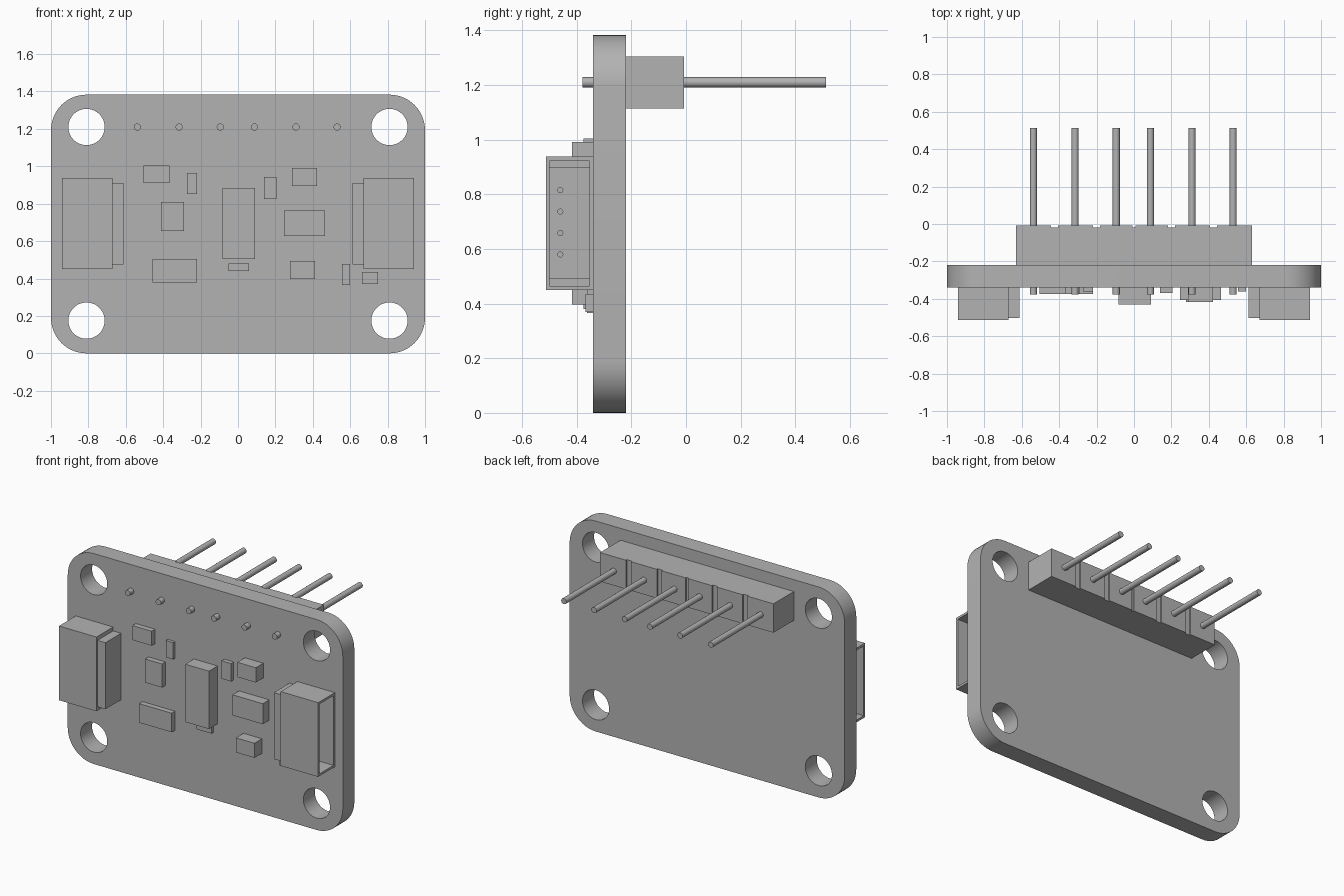
import bpy, bmesh, math
from mathutils import Matrix

cube = bpy.data.objects.get("Cube")
if cube:
    bpy.data.objects.remove(cube, do_unlink=True)

grey = bpy.data.materials.new("plain grey")
grey.use_nodes = True
grey.diffuse_color = (0.45, 0.45, 0.45, 1)
grey.node_tree.nodes["Principled BSDF"].inputs["Base Color"].default_value = (0.45, 0.45, 0.45, 1)

FACE = -0.34    # front surface of the board
BACK = -0.22    # rear surface of the board


def finish(name, bm):
    bmesh.ops.recalc_face_normals(bm, faces=bm.faces)
    mesh = bpy.data.meshes.new(name)
    bm.to_mesh(mesh)
    bm.free()
    mesh.materials.append(grey)
    obj = bpy.data.objects.new(name, mesh)
    bpy.context.collection.objects.link(obj)
    return obj


def box(name, x0, x1, y0, y1, z0, z1):
    bm = bmesh.new()
    bmesh.ops.create_cube(bm, size=1)
    bmesh.ops.scale(bm, vec=(x1 - x0, y1 - y0, z1 - z0), verts=bm.verts)
    bmesh.ops.translate(bm, vec=((x0 + x1) / 2, (y0 + y1) / 2, (z0 + z1) / 2), verts=bm.verts)
    return finish(name, bm)


def rod(name, centre, radius, length, axis, sides=24):
    bm = bmesh.new()
    turn = Matrix.Rotation(math.pi / 2, 4, axis)
    bmesh.ops.create_cone(bm, cap_ends=True, segments=sides, radius1=radius,
                          radius2=radius, depth=length,
                          matrix=Matrix.Translation(centre) @ turn)
    return finish(name, bm)


def prism(name, points, offset):
    bm = bmesh.new()
    face = bm.faces.new([bm.verts.new(p) for p in points])
    new = bmesh.ops.extrude_face_region(bm, geom=[face])["geom"]
    bmesh.ops.translate(bm, vec=offset, verts=[v for v in new if isinstance(v, bmesh.types.BMVert)])
    return finish(name, bm)


def cut(obj, cutter):
    cutter.hide_render = True
    mod = obj.modifiers.new("cut", "BOOLEAN")
    mod.operation = "DIFFERENCE"
    mod.solver = "EXACT"
    mod.object = cutter
    bpy.context.view_layer.objects.active = obj
    bpy.ops.object.modifier_apply(modifier=mod.name)
    bpy.data.objects.remove(cutter, do_unlink=True)


def smooth(obj):
    bpy.ops.object.select_all(action="DESELECT")
    obj.select_set(True)
    bpy.context.view_layer.objects.active = obj
    bpy.ops.object.shade_smooth_by_angle(angle=math.radians(30))


# Board with rounded corners and four mounting holes
HEIGHT, R = 1.383, 0.19
corners = [(1 - R, HEIGHT - R), (R - 1, HEIGHT - R), (R - 1, R), (1 - R, R)]
outline = []
for i, (cx, cz) in enumerate(corners):
    for k in range(13):
        a = math.pi / 2 * (i + k / 12)
        outline.append((cx + R * math.cos(a), FACE, cz + R * math.sin(a)))
board = prism("board", outline, (0, BACK - FACE, 0))
for x in (-0.81, 0.81):
    for z in (0.175, 1.21):
        cut(board, rod("hole_cutter", (x, -0.28, z), 0.097, 0.4, "X", 48))
smooth(board)

# Pin header body with shallow grooves between the pins
rear = -0.008
profile = [(-0.63, BACK), (-0.63, rear)]
for x, w in ((-0.425, 0.018), (-0.2, 0.018), (0, 0.008), (0.2, 0.018), (0.425, 0.018)):
    profile += [(x - w, rear), (x - w, rear - 0.01), (x + w, rear - 0.01), (x + w, rear)]
profile += [(0.63, rear), (0.63, BACK)]
prism("header_body", [(x, y, 1.115) for x, y in profile], (0, 0, 0.19))

# Header pins running through the board
for i, x in enumerate((-0.538, -0.315, -0.095, 0.088, 0.31, 0.53)):
    smooth(rod(f"header_pin_{i + 1}", (x, 0.067, 1.21), 0.019, 0.89, "X"))

# Side sockets, open outwards, each with four contacts
for side, s in (("left", 1), ("right", -1)):
    def span(a, b):
        return sorted((s * a, s * b))
    shell = box(f"{side}_socket_shell", *span(0.67, 0.942), -0.513, FACE, 0.45, 0.938)
    cut(shell, box("mouth_cutter", *span(0.72, 1.1), -0.499, -0.354, 0.465, 0.923))
    box(f"{side}_socket_rear", *span(0.612, 0.67), -0.502, FACE, 0.475, 0.912)
    box(f"{side}_socket_insert", *span(0.72, 0.735), -0.499, -0.354, 0.49, 0.9)
    for i in range(4):
        z = 0.58 + 0.0785 * i
        smooth(rod(f"{side}_contact_{i + 1}", (s * 0.79, -0.46, z), 0.011, 0.14, "Y", 16))

# Surface mounted components: x range, z range, height above the board
parts = {
    "upper_left_chip": (-0.505, -0.365, 0.91, 1.005, 0.035),
    "upper_left_resistor": (-0.273, -0.22, 0.853, 0.963, 0.02),
    "middle_left_chip": (-0.413, -0.29, 0.655, 0.81, 0.035),
    "lower_left_chip": (-0.457, -0.22, 0.38, 0.505, 0.035),
    "main_chip": (-0.082, 0.09, 0.505, 0.885, 0.09),
    "lower_resistor": (-0.05, 0.06, 0.44, 0.48, 0.02),
    "upper_right_resistor": (0.138, 0.207, 0.825, 0.943, 0.028),
    "upper_right_capacitor": (0.288, 0.422, 0.895, 0.992, 0.078),
    "middle_right_chip": (0.245, 0.465, 0.628, 0.763, 0.067),
    "lower_right_capacitor": (0.278, 0.412, 0.397, 0.493, 0.078),
    "lower_right_resistor": (0.555, 0.6, 0.365, 0.478, 0.022),
    "lower_right_chip": (0.663, 0.748, 0.37, 0.435, 0.028),
}
for name, (x0, x1, z0, z1, h) in parts.items():
    box(name, x0, x1, FACE - h, FACE, z0, z1)
